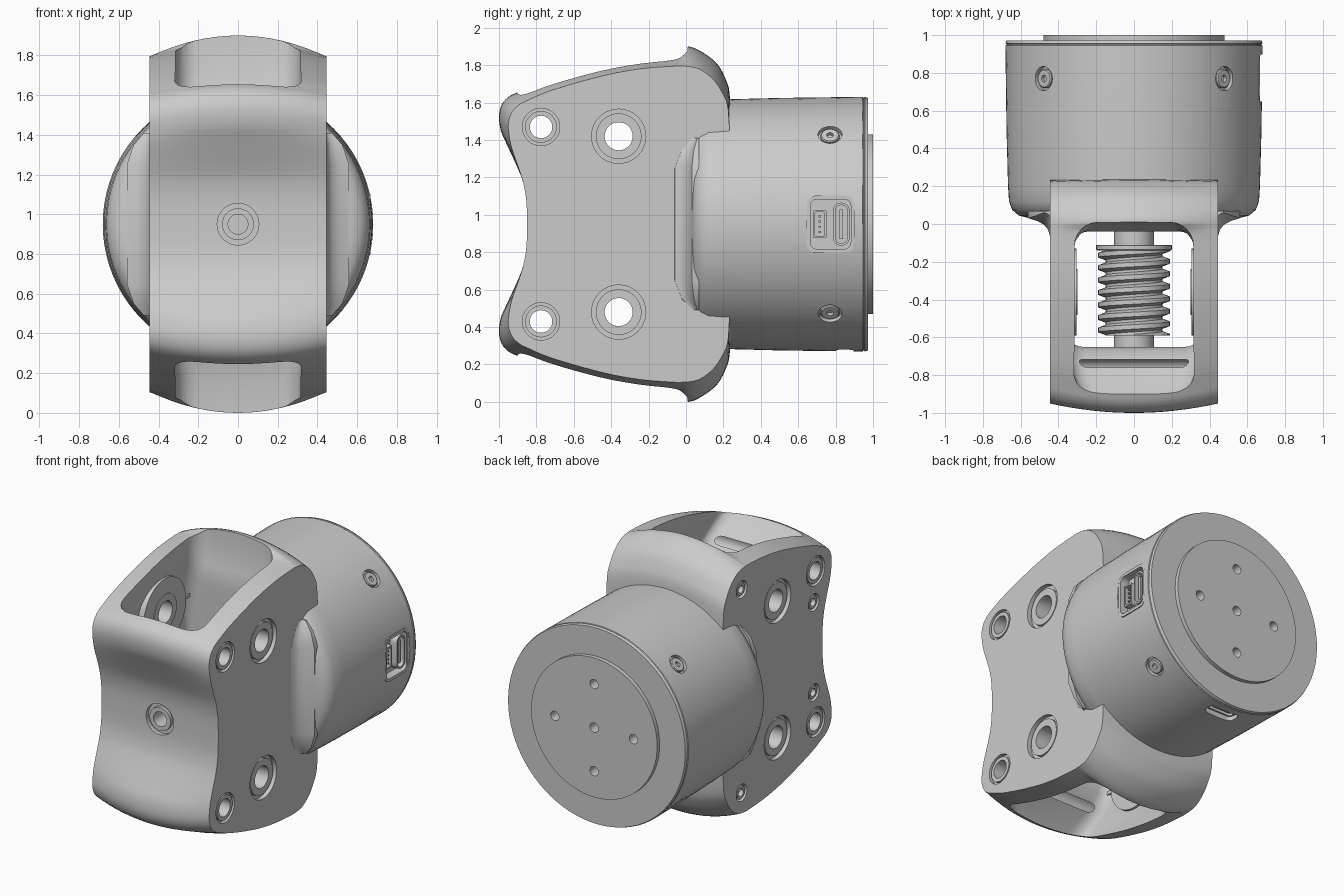
import bpy, bmesh, math
from mathutils import Vector as V

if "Cube" in bpy.data.objects:
    bpy.data.objects.remove(bpy.data.objects["Cube"])

Z = 0.95      # height of the main axis
W = 0.445     # half width of the housing


def loft(name, rings, wrap=False, merge=False, closed=True):
    """Skin a list of equal-length point loops; caps the ends unless wrapped."""
    bm = bmesh.new()
    vs = [[bm.verts.new(p) for p in r] for r in rings]
    m, n = len(vs), len(vs[0])
    for i in range(m if wrap else m - 1):
        a, b = vs[i], vs[(i + 1) % m]
        for j in range(n if closed else n - 1):
            k = (j + 1) % n
            bm.faces.new((a[j], a[k], b[k], b[j]))
    if not wrap and closed:
        bm.faces.new(vs[0])
        bm.faces.new(vs[-1])
    if merge:
        bmesh.ops.remove_doubles(bm, verts=bm.verts, dist=1e-5)
    bmesh.ops.recalc_face_normals(bm, faces=bm.faces)
    me = bpy.data.meshes.new(name)
    bm.to_mesh(me)
    bm.free()
    ob = bpy.data.objects.new(name, me)
    bpy.context.collection.objects.link(ob)
    return ob


def lathe(name, prof, centre, axis, wrap=False, n=40):
    """Revolve (radius, height) points about an axis through centre."""
    q = V(axis).to_track_quat('Z', 'Y')
    c = V(centre)
    return loft(name, [[c + q @ V((r * math.cos(2 * math.pi * i / n),
                                   r * math.sin(2 * math.pi * i / n), h))
                        for i in range(n)] for r, h in prof], wrap)


def rod(name, c, axis, r, a, b, n=40):
    return lathe(name, [(r, a), (r, b)], c, axis, n=n)


def tube(name, c, axis, ro, ri, a, b, n=40):
    return lathe(name, [(ro, a), (ro, b), (ri, b), (ri, a)], c, axis, True, n)


def round_rect(cu, cv, hu, hv, r, n=6):
    pts = []
    for k, (su, sv) in enumerate(((1, 1), (-1, 1), (-1, -1), (1, -1))):
        for i in range(n + 1):
            t = math.pi / 2 * (k + i / n)
            pts.append((cu + su * (hu - r) + r * math.cos(t),
                        cv + sv * (hv - r) + r * math.sin(t)))
    return pts


def box(name, lo, hi):
    return loft(name, [[(x, lo[1], lo[2]), (x, hi[1], lo[2]), (x, hi[1], hi[2]), (x, lo[1], hi[2])]
                       for x in (lo[0], hi[0])])


def cut(ob, cutters):
    for c in cutters:
        c.hide_render = True
        m = ob.modifiers.new("cut", 'BOOLEAN')
        m.operation, m.solver, m.object = 'DIFFERENCE', 'EXACT', c
    bpy.context.view_layer.update()
    me = bpy.data.meshes.new_from_object(ob.evaluated_get(bpy.context.evaluated_depsgraph_get()))
    ob.modifiers.clear()
    ob.data = me
    for c in cutters:
        bpy.data.objects.remove(c)


def smooth(pts, n=3):
    """Catmull-Rom through the points."""
    out = []
    for i in range(len(pts) - 1):
        p0, p1, p2, p3 = (V(pts[min(max(i + k, 0), len(pts) - 1)]) for k in (-1, 0, 1, 2))
        for j in range(n):
            t = j / n
            out.append(0.5 * (2 * p1 + (p2 - p0) * t + (2 * p0 - 5 * p1 + 4 * p2 - p3) * t * t
                              + (3 * p1 - p0 - 3 * p2 + p3) * t ** 3))
    return out + [V(pts[-1])]


# Housing: crowned side profile, lofted across x (upper half, mirrored)
MID = [(-.85, 0), (-.853, .12), (-.87, .22), (-.90, .30), (-.955, .42), (-.99, .50), (-1, .58),
       (-.985, .64), (-.95, .68), (-.90, .705), (-.76, .765), (-.47, .845), (-.25, .885),
       (-.06, .91), (-.02, .93), (.01, .95), (.07, .93), (.16, .865), (.21, .78), (.235, .68), (.235, .4)]
EDGE = [(-.85, 0), (-.853, .12), (-.87, .22), (-.895, .30), (-.93, .40), (-.945, .47), (-.95, .54),
        (-.93, .60), (-.89, .64), (-.84, .665), (-.72, .715), (-.46, .79), (-.25, .83),
        (-.06, .845), (-.02, .845), (.01, .843), (.07, .83), (.14, .78), (.19, .71), (.225, .62), (.235, .4)]
mid, edge = smooth(MID), smooth(EDGE)
rings = []
for i in range(17):
    x = -1 + i / 8
    half = [a.lerp(b, x * x) for a, b in zip(mid, edge)]
    rings.append([(x * W, p.x, Z + p.y) for p in half]
                 + [(x * W, p.x, Z - p.y) for p in reversed(half[1:])])
housing = loft("housing", rings)

# Cavity running top to bottom, flaring forwards at both windows
steps = [(0, -.65, -.04, .35), (.40, -.65, -.04, .35), (.48, -.67, -.04, .35), (.57, -.75, -.04, .345),
         (.64, -.84, -.035, .335), (.70, -.90, -.02, .32), (.78, -.915, .0, .315), (1.05, -.92, .015, .315)]
levels = [(-d, f, b, h) for d, f, b, h in reversed(steps[1:])] + steps
cutters = [loft("cavity", [[(u, v, Z + d) for u, v in
                            round_rect(0, (f + b) / 2, h, (b - f) / 2, .02 + .1 * min(1, abs(d) / .7))]
                           for d, f, b, h in levels])]

# Side holes with bushings, inner bosses and ribs
for sz in (1, -1):
    big, small = (0, -.36, Z + sz * .47), (0, -.775, Z + sz * .52)
    cutters += [rod("bore", big, (1, 0, 0), .10, -.6, .6), rod("bore", small, (1, 0, 0), .06, -.6, .6)]
    for sx in (1, -1):
        ax = (sx, 0, 0)
        cutters += [rod("counterbore", big, ax, .145, W - .03, .6),
                    rod("counterbore", small, ax, .10, W - .025, .6)]
        tube("bearing", big, ax, .122, .075, .30, W - .012)
        tube("pivot_bush", small, ax, .085, .06, W - .04, W - .004)
        tube("bearing_boss", big, ax, .23, .12, .305, .37)
        y, z = big[1:]
        x0, x1 = sorted((sx * .322, sx * .37))
        for dy, dz in ((1, 0), (-1, 0), (0, 1), (0, -1)):
            cy, cz = y + dy * .27, z + dz * .27
            hy, hz = (.05, .012) if dy else (.012, .05)
            box("boss_rib", (x0, cy - hy, cz - hz), (x1, cy + hy, cz + hz))
    # clamp screws on the left plate only
    for y, dz in ((.03, .70), (-.755, .31)):
        c = (0, y, Z + sz * dz)
        cutters.append(rod("screw_recess", c, (-1, 0, 0), .058, W - .04, .6))
        lathe("clamp_screw", [(.048, W - .06), (.048, W - .012), (.042, W - .005), (.026, W - .005),
                              (.026, W - .035), (.001, W - .035)], c, (-1, 0, 0))

# Front hole with its ring
front = (0, 0, Z)
cutters += [rod("front_recess", front, (0, -1, 0), .105, .825, 1.1),
            rod("front_bore", front, (0, -1, 0), .05, .70, 1.1)]
tube("front_bush", front, (0, -1, 0), .08, .05, .75, .848)
cut(housing, cutters)

# Motor can with raised output disc
motor = lathe("motor_can", [(.50, .03), (.56, .032), (.61, .045), (.645, .075), (.662, .12), (.667, .2),
                            (.675, .5), (.679, .80), (.681, .945), (.676, .948), (.676, .953), (.681, .956),
                            (.675, .972), (.48, .972), (.48, 1)], (0, 0, Z), (0, 1, 0), n=80)
cutters = [rod("disc_hole", (dx, 0, Z + dz), (0, 1, 0), .032, .90, 1.1, 24)
           for dx, dz in ((0, 0), (.3, 0), (-.3, 0), (0, .3), (0, -.3))]

# Four radial motor screws
for k in range(4):
    a = math.pi / 4 + k * math.pi / 2
    ax = (math.cos(a), 0, math.sin(a))
    c = (0, .77, Z)
    cutters.append(rod("screw_recess", c, ax, .064, .652, .8, 32))
    lathe("motor_screw", [(.05, .63), (.05, .668), (.045, .674), (.018, .674), (.018, .655), (.001, .655)], c, ax)


def side_plate(name, r, a, b):
    return loft(name, [[(x, u, v) for u, v in r] for x in (a, b)])


# Socket recess on the right side, and slot underneath
cutters += [side_plate("port_recess", round_rect(.773, Z, .125, .15, .05), .61, .8),
            loft("slot_recess", [[(u, v, z) for u, v in round_rect(0, .85, .11, .045, .03)] for z in (.15, .34)])]
cut(motor, cutters)


def shell(name, ro, ri, put, a, b):
    loft(name, [[put(u, v, h) for u, v in r] for r, h in ((ro, a), (ro, b), (ri, b), (ri, a))], True)


side = lambda u, v, h: (h, u, v)
under = lambda u, v, h: (u, v, h)
shell("port_frame", round_rect(.773, Z, .128, .153, .05), round_rect(.773, Z, .108, .133, .035), side, .60, .668)
shell("socket_shell", round_rect(.83, Z, .045, .115, .044), round_rect(.83, Z, .032, .102, .031), side, .60, .66)
side_plate("socket_tongue", round_rect(.83, Z, .01, .08, .004), .60, .65)
shell("plug_housing", round_rect(.715, Z, .035, .075, .006), round_rect(.715, Z, .024, .064, .004), side, .60, .65)
for i in range(4):
    dz = Z - .042 + i * .028
    box("plug_pin", (.60, .709, dz - .005), (.645, .721, dz + .005))
shell("slot_socket", round_rect(0, .85, .10, .037, .025), round_rect(0, .85, .088, .025, .016), under, .36, .30)
loft("slot_tongue", [[(u, v, z) for u, v in round_rect(0, .85, .07, .008, .004)] for z in (.36, .305)])

# Fillets blending the motor front into the housing sides
for s in (1, -1):
    prof = [(.43, -.07), (.446, -.06), (.455, -.03), (.475, -.005), (.51, .015), (.56, .031), (.56, .07), (.43, .07)]
    loft("motor_fillet", [[(s * (W + (x - W) * k), y if k == 1 else y * k + .07 * (1 - k), Z + d) for x, y in prof]
                          for d, k in ((-.46, .25), (-.40, .7), (-.30, 1), (.30, 1), (.40, .7), (.46, .25))])

# Worm: shaft, collar and helical thread
rod("worm_shaft", front, (0, 1, 0), .105, -.70, .05)
rod("worm_core", front, (0, 1, 0), .15, -.59, -.12)
lathe("worm_collar", [(.195, -.14), (.2, -.135), (.2, -.115), (.195, -.11)], front, (0, 1, 0))
pitch, seg, turns = .066, 40, 8
profile = [(0, .15), (.2, .15), (.42, .19), (.78, .19), (1, .15)]
strip = []
for i in range(seg * turns + 1):
    a = 2 * math.pi * i / seg
    strip.append([(r * math.sin(a), min(max(-.65 + pitch * (i / seg + t), -.59), -.13), Z + r * math.cos(a))
                  for t, r in profile])
loft("worm_thread", strip, merge=True, closed=False)

# Smooth shading with crisp edges
for ob in bpy.data.objects:
    ob.select_set(True)
bpy.context.view_layer.objects.active = housing
bpy.ops.object.shade_smooth_by_angle(angle=math.radians(32))
